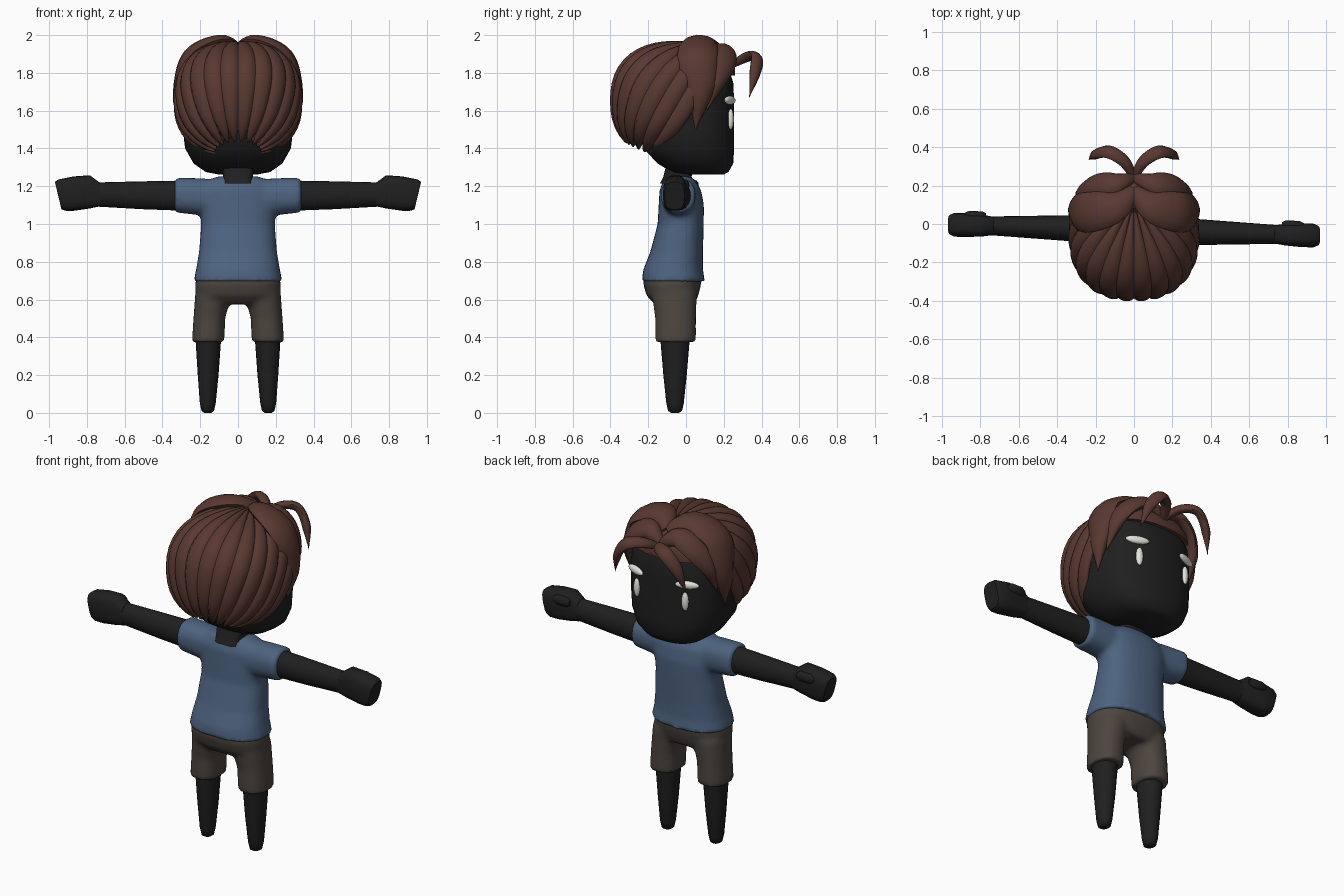
import bpy, bmesh, math
from mathutils import Vector

if "Cube" in bpy.data.objects:
    bpy.data.objects.remove(bpy.data.objects["Cube"])


def material(name, rgb):
    m = bpy.data.materials.new(name)
    m.diffuse_color = (*rgb, 1)
    m.use_nodes = True
    m.node_tree.nodes["Principled BSDF"].inputs["Base Color"].default_value = m.diffuse_color
    return m


SKIN = material("black_skin", (0.014, 0.014, 0.014))
SHIRT = material("dusty_blue", (0.075, 0.125, 0.215))
SHORTS = material("taupe", (0.074, 0.06, 0.05))
HAIR = material("chestnut", (0.098, 0.04, 0.03))
WHITE = material("off_white", (0.78, 0.77, 0.72))


def loft(bm, rings, axis="z", n=28, p=2.0):
    """Skin rings of (position, centre u, centre v, radius u, radius v)."""
    rows = []
    for t, cu, cv, ru, rv in rings:
        row = []
        for i in range(n):
            a = 2 * math.pi * i / n
            c, s = math.cos(a), math.sin(a)
            u = cu + ru * math.copysign(abs(c) ** (2 / p), c)
            v = cv + rv * math.copysign(abs(s) ** (2 / p), s)
            row.append(bm.verts.new((u, v, t) if axis == "z" else (t, u, v)))
        rows.append(row)
    for a, b in zip(rows, rows[1:]):
        for i in range(n):
            j = (i + 1) % n
            bm.faces.new((a[i], a[j], b[j], b[i]))
    bm.faces.new(rows[0])
    bm.faces.new(rows[-1])


def finish(bm, name, mat, angle=40, recalc=True):
    if recalc:
        bmesh.ops.recalc_face_normals(bm, faces=bm.faces[:])
    me = bpy.data.meshes.new(name)
    bm.to_mesh(me)
    bm.free()
    ob = bpy.data.objects.new(name, me)
    bpy.context.collection.objects.link(ob)
    me.materials.append(mat)
    bpy.ops.object.select_all(action="DESELECT")
    ob.select_set(True)
    bpy.context.view_layer.objects.active = ob
    bpy.ops.object.shade_smooth_by_angle(angle=math.radians(angle))
    return ob


def fuse(ob, voxel=0.014, rounds=5):
    """Merge overlapping volumes into one soft cloth surface."""
    m = ob.modifiers.new("fuse", "REMESH")
    m.mode, m.voxel_size, m.use_smooth_shade = "VOXEL", voxel, True
    s = ob.modifiers.new("soften", "SMOOTH")
    s.factor, s.iterations = 0.5, rounds


# Head and neck
bm = bmesh.new()
loft(bm, [(z, 0, cy, rx, ry) for z, cy, rx, ry in (
    (1.262, .10, .10, .10), (1.275, .075, .17, .15), (1.32, .05, .235, .20),
    (1.40, .015, .28, .24), (1.50, .003, .292, .252), (1.65, 0, .292, .255),
    (1.75, 0, .285, .25), (1.84, 0, .25, .22), (1.90, 0, .15, .14))], n=40, p=2.5)
finish(bm, "head", SKIN)
bm = bmesh.new()
loft(bm, [(1.215, 0, -.05, .078, .088), (1.25, 0, -.045, .078, .075),
          (1.33, 0, -.03, .09, .07)], p=4)
finish(bm, "neck", SKIN)

# Eyes and brows
for side, sx in (("left", -1), ("right", 1)):
    for part, loc, size, turn in (("eye", (.16, .237, 1.555), (.021, .016, .055), -18),
                                  ("brow", (.17, .232, 1.655), (.068, .018, .023), -22)):
        bm = bmesh.new()
        bmesh.ops.create_uvsphere(bm, u_segments=16, v_segments=10, radius=1)
        ob = finish(bm, f"{side}_{part}", WHITE, 80)
        ob.location = (sx * loc[0], loc[1], loc[2])
        ob.scale = size
        ob.rotation_euler.z = math.radians(turn * sx)


def arm_y(x):
    return -.032 - .03 * x


# Shirt with sleeves
bm = bmesh.new()
loft(bm, [(z, 0, cy, rx, ry) for z, cy, rx, ry in (
    (.695, -.068, .236, .168), (.76, -.068, .222, .158), (.85, -.05, .207, .14),
    (1.0, -.028, .195, .122), (1.1, -.025, .205, .12), (1.18, -.03, .21, .11),
    (1.23, -.035, .16, .085), (1.252, -.035, .11, .06))], p=2.4)
for sx in (-1, 1):
    loft(bm, [(sx * x, arm_y(sx * x), z, ry, rz) for x, z, ry, rz in (
        (.08, 1.13, .09, .105), (.21, 1.145, .09, .098), (.335, 1.153, .092, .092))],
        axis="x", p=2.3)
fuse(finish(bm, "shirt", SHIRT))

# Shorts
bm = bmesh.new()
loft(bm, [(.575, 0, -.06, .20, .105), (.62, 0, -.072, .225, .137),
          (.68, 0, -.073, .228, .153), (.74, 0, -.07, .215, .15)], p=2.4)
for sx in (-1, 1):
    loft(bm, [(.375, sx * .158, -.055, .086, .108), (.5, sx * .152, -.055, .084, .108),
              (.64, sx * .128, -.062, .098, .12)], p=2.3)
fuse(finish(bm, "shorts", SHORTS))

# Limbs
for side, sx in (("left", -1), ("right", 1)):
    bm = bmesh.new()
    loft(bm, [(z, sx * x, -.058, rx, ry) for z, x, rx, ry in (
        (0, .16, .018, .02), (.01, .16, .033, .037), (.05, .16, .042, .046),
        (.2, .158, .055, .062), (.44, .157, .071, .082))], n=20)
    finish(bm, f"{side}_leg", SKIN, 60)
    bm = bmesh.new()
    loft(bm, [(sx * x, arm_y(sx * x), z, ry, rz) for x, z, ry, rz in (
        (.28, 1.15, .07, .08), (.5, 1.152, .06, .074), (.745, 1.156, .049, .064))],
        axis="x", n=20)
    finish(bm, f"{side}_arm", SKIN, 60)
    # Fist with its outer end slanted, plus a folded thumb
    bm = bmesh.new()
    loft(bm, [(sx * x, arm_y(sx * x), z, ry, rz) for x, z, ry, rz in (
        (.73, 1.156, .047, .062), (.785, 1.17, .056, .088), (.87, 1.161, .062, .091),
        (.93, 1.153, .062, .083), (.952, 1.15, .052, .073))], axis="x", n=20, p=3)
    for v in bm.verts:
        if abs(v.co.x) > .9:
            v.co.x += sx * .24 * (v.co.z - 1.15)
    loft(bm, [(sx * x, arm_y(sx * x) + .052, 1.205, r, r * 1.3) for x, r in (
        (.77, .012), (.79, .022), (.86, .022), (.885, .010))], axis="x", n=12)
    finish(bm, f"{side}_hand", SKIN, 45)

# Back hair: a cap of rounded strands running from the crown to the nape
bm = bmesh.new()
C, R = Vector((0, -.05, 1.655)), (.342, .353, .315)
crown, back = Vector((0, .5, .866)), Vector((0, -.866, .5))
STRANDS, SEG, ROWS = 14, 6, 20
grid = []
for i in range(STRANDS * SEG + 1):
    phi = math.radians(-108 + 216 * i / (STRANDS * SEG))
    lobe = abs(math.sin(math.pi * i / SEG)) ** .6
    col = []
    for j in range(ROWS + 1):
        v = math.radians(6 + (140 + 13 * lobe) * j / ROWS)
        d = crown * math.cos(v) + (back * math.cos(phi)
                                   + Vector((1, 0, 0)) * math.sin(phi)) * math.sin(v)
        r = sum(abs(d[k] / R[k]) ** 2.35 for k in range(3)) ** (-1 / 2.35)
        r *= .955 + .045 * lobe
        col.append(bm.verts.new(C + d * r))
    grid.append(col)
for a, b in zip(grid, grid[1:]):
    for j in range(ROWS):
        bm.faces.new((a[j], a[j + 1], b[j + 1], b[j]))
bm.normal_update()
for f in bm.faces[:]:
    if f.normal.dot(f.calc_center_median() - C) < 0:
        f.normal_flip()
cap = finish(bm, "back_hair", HAIR, 35, recalc=False)
solid = cap.modifiers.new("thickness", "SOLIDIFY")
solid.thickness, solid.offset = .04, -1

# Hair covering the top of the forehead
bm = bmesh.new()
loft(bm, [(1.785, 0, .01, .296, .25), (1.83, 0, .01, .29, .25), (1.88, 0, .01, .25, .225),
          (1.93, 0, .01, .17, .16), (1.95, 0, .01, .08, .08)], p=2.3)
finish(bm, "hair_base", HAIR)


def spline(pts, t):
    """Catmull-Rom sample, t in 0..1."""
    n = len(pts) - 1
    i = min(int(t * n), n - 1)
    f = t * n - i
    p0, p1, p2, p3 = (pts[max(0, min(n, i + k))] for k in (-1, 0, 1, 2))
    return .5 * (2 * p1 + (p2 - p0) * f + (2 * p0 - 5 * p1 + 4 * p2 - p3) * f * f
                 + (3 * p1 - p0 - 3 * p2 + p3) * f ** 3)


def lock(name, pts, widths, thick, sx, hub, steps=24, n=12):
    """Tapered lens-shaped lock of hair following a curve."""
    pts = [Vector((sx * x, y, z)) for x, y, z in pts]
    ws = [Vector((w, 0, 0)) for w in widths]
    bm = bmesh.new()
    rows = []
    for k in range(steps + 1):
        t = k / steps
        c = spline(pts, t)
        tan = (spline(pts, min(1, t + .01)) - spline(pts, max(0, t - .01))).normalized()
        out = c - Vector(hub)
        out = (out - tan * out.dot(tan)).normalized()
        across = tan.cross(out)
        w = max(.002, spline(ws, t).x)
        h = min(thick, w * .8)
        rows.append([bm.verts.new(c + across * w * math.cos(a)
                                  + out * h * math.sin(a) * abs(math.sin(a)) ** .3)
                     for a in (2 * math.pi * i / n for i in range(n))])
    for a, b in zip(rows, rows[1:]):
        for i in range(n):
            bm.faces.new((a[i], a[(i + 1) % n], b[(i + 1) % n], b[i]))
    bm.faces.new(rows[0])
    bm.faces.new(rows[-1])
    finish(bm, name, HAIR, 55)


# Front locks, mirrored from the centre parting
HUB = (0, .05, 1.65)
for side, sx in (("left", -1), ("right", 1)):
    lock(f"{side}_side_lock", [(.0, .17, 1.91), (.11, .09, 1.957), (.25, .06, 1.89),
         (.30, .075, 1.73), (.295, .05, 1.5)], (.04, .09, .105, .08, 0), .042, sx, HUB)
    lock(f"{side}_temple_lock", [(.0, .24, 1.86), (.1, .215, 1.915), (.2, .2, 1.865),
         (.265, .165, 1.76), (.285, .11, 1.6)], (.025, .062, .07, .05, 0), .034, sx, HUB)
    lock(f"{side}_curl", [(.0, .24, 1.84), (.05, .325, 1.885), (.13, .375, 1.88),
         (.195, .365, 1.8), (.235, .335, 1.67)], (.02, .034, .04, .034, 0), .024, sx,
         (0.06 * sx, .22, 1.72))
